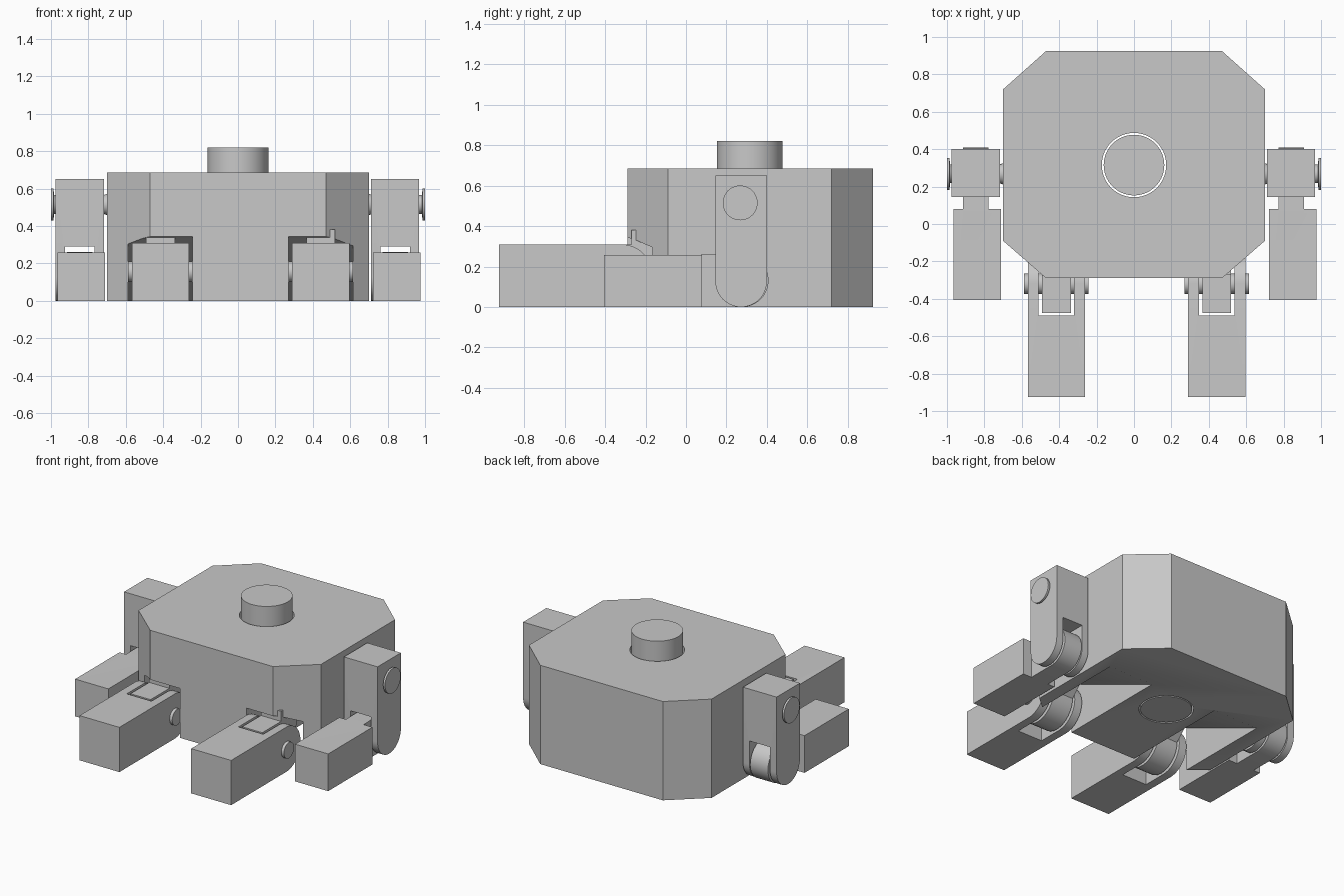
import bpy, bmesh, math
from mathutils import Vector

cube = bpy.data.objects.get("Cube")
if cube:
    bpy.data.objects.remove(cube, do_unlink=True)

grey = bpy.data.materials.new("plain_grey")
grey.use_nodes = True
GREY = (0.58, 0.58, 0.58, 1)
grey.diffuse_color = GREY
grey.node_tree.nodes["Principled BSDF"].inputs["Base Color"].default_value = GREY


def finish(name, bm):
    bmesh.ops.remove_doubles(bm, verts=bm.verts, dist=1e-5)
    bmesh.ops.recalc_face_normals(bm, faces=bm.faces)
    mesh = bpy.data.meshes.new(name)
    bm.to_mesh(mesh)
    bm.free()
    mesh.materials.append(grey)
    obj = bpy.data.objects.new(name, mesh)
    bpy.context.collection.objects.link(obj)
    return obj


def prism(name, pts, axis, lo, hi):
    """Extrude a flat outline, given as (y, z) for axis x or (x, y) for axis z."""
    bm = bmesh.new()
    place = (lambda a, b: (lo, a, b)) if axis == "x" else (lambda a, b: (a, b, lo))
    face = bm.faces.new([bm.verts.new(place(*p)) for p in pts])
    out = bmesh.ops.extrude_face_region(bm, geom=[face])
    step = Vector((hi - lo, 0, 0)) if axis == "x" else Vector((0, 0, hi - lo))
    moved = [v for v in out["geom"] if isinstance(v, bmesh.types.BMVert)]
    bmesh.ops.translate(bm, verts=moved, vec=step)
    return finish(name, bm)


def lathe(name, profile, y, z):
    """Revolve (x, radius) points about a line along x."""
    bm = bmesh.new()
    verts = [bm.verts.new((x, y + r, z)) for x, r in profile]
    edges = [bm.edges.new(pair) for pair in zip(verts, verts[1:])]
    bmesh.ops.spin(bm, geom=verts + edges, cent=(0, y, z), axis=(1, 0, 0),
                   angle=math.tau, steps=40, use_duplicate=False)
    return finish(name, bm)


def arc(cx, cy, r, start, end, n=16):
    angles = [math.radians(start + (end - start) * i / n) for i in range(n + 1)]
    return [(cx + r * math.cos(a), cy + r * math.sin(a)) for a in angles]


def rect(a0, b0, a1, b1):
    return [(a0, b0), (a1, b0), (a1, b1), (a0, b1)]


def combine(obj, others, operation):
    """Bake a boolean with each helper, then drop the helper."""
    for other in others:
        mod = obj.modifiers.new("combine", "BOOLEAN")
        mod.operation, mod.object, mod.solver = operation, other, "EXACT"
        other.hide_render = True
        graph = bpy.context.evaluated_depsgraph_get()
        mesh = bpy.data.meshes.new_from_object(obj.evaluated_get(graph))
        obj.modifiers.clear()
        obj.data = mesh
        bpy.data.objects.remove(other, do_unlink=True)


def smooth(obj):
    bpy.ops.object.select_all(action="DESELECT")
    obj.select_set(True)
    bpy.context.view_layer.objects.active = obj
    bpy.ops.object.shade_smooth_by_angle(angle=math.radians(30))


HIP_Y, HIP_Z, HIP_R = -0.32, 0.155, 0.155
ELBOW_Y, ELBOW_Z = 0.273, 0.13
SHOULDER_Z = 0.515
LEGS = {"right": -0.415, "left": 0.442}
ARMS = {"right": (-0.846, -0.838), "left": (0.84, 0.848)}
NECK_Y = 0.315
parts = []

# Body block with chamfered corners
body = prism("body", [(-0.47, -0.29), (0.47, -0.29), (0.7, -0.09), (0.7, 0.72),
                      (0.47, 0.925), (-0.47, 0.925), (-0.7, 0.72), (-0.7, -0.09)],
             "z", 0, 0.685)

# Neck hole and hip recesses with a sloping rear ceiling
cutters = [prism("neck_hole", arc(0, NECK_Y, 0.172, 0, 354, 59), "z", -0.1, 0.8)]
recess = [(-0.6, -0.1), (0.5, -0.1), (0.5, 0)]
recess += arc(HIP_Y, HIP_Z, 0.19, 66, 90, 8) + [(-0.6, 0.345)]
for side, x in LEGS.items():
    cutters.append(prism("hip_recess", recess, "x", x - 0.172, x + 0.172))
combine(body, cutters, "DIFFERENCE")

# Hip tabs hanging from the recess ceilings
tab = [(-0.475, 0.31), (-0.27, 0.31), (-0.27, 0.38), (-0.1, 0.38), (-0.1, 0.22)]
tab += arc(HIP_Y, HIP_Z, HIP_R, 0, -180)
tabs = [prism("hip_tab", tab, "x", x - 0.077, x + 0.077) for x in LEGS.values()]
combine(body, tabs, "UNION")
parts.append(body)

# Neck peg
parts.append(prism("neck_peg", arc(0, NECK_Y, 0.162, 0, 354, 59), "z", 0, 0.82))

# Legs: block with a rounded rear fork, and a pin through the hip
leg_outline = [(-0.925, 0.31), (-0.925, 0)]
leg_outline += arc(HIP_Y, HIP_Z, HIP_R, -90, 90, 24)
for side, x in LEGS.items():
    leg = prism(side + "_leg", leg_outline, "x", x - 0.153, x + 0.153)
    slot = prism("leg_slot", rect(-0.49, -0.1, 0, 0.5), "x", x - 0.095, x + 0.095)
    combine(leg, [slot], "DIFFERENCE")
    pin = lathe(side + "_hip_pin", [(x - 0.173, 0), (x - 0.173, 0.055),
                                    (x + 0.173, 0.055), (x + 0.173, 0)], HIP_Y, HIP_Z)
    parts += [leg, pin]

# Arms: upper arm with elbow fork, forearm with knuckle, shoulder and elbow pins
upper_outline = [(0.4, 0.65), (0.145, 0.65)]
upper_outline += arc(0.2725, 0.1275, 0.1275, 180, 360, 24)
tongue = [(0.05, 0.258), (0.05, 0)] + arc(0.277, 0.131, 0.131, -90, 90, 24)
for side, (ux, fx) in ARMS.items():
    upper = prism(side + "_upper_arm", upper_outline, "x", ux - 0.129, ux + 0.129)
    slot = prism("elbow_slot", rect(0, -0.1, 0.6, 0.29), "x", ux - 0.079, ux + 0.079)
    combine(upper, [slot], "DIFFERENCE")

    forearm = prism(side + "_forearm", rect(-0.405, 0, 0.08, 0.258),
                    "x", fx - 0.127, fx + 0.127)
    combine(forearm, [prism("knuckle", tongue, "x", ux - 0.068, ux + 0.068)], "UNION")

    elbow = lathe(side + "_elbow_pin", [(ux - 0.1, 0), (ux - 0.1, 0.05),
                                        (ux + 0.1, 0.05), (ux + 0.1, 0)],
                  ELBOW_Y, ELBOW_Z)
    s = math.copysign(1, ux)
    shoulder = lathe(side + "_shoulder_pin",
                     [(s * d, r) for d, r in ((0.69, 0), (0.69, 0.06), (0.72, 0.05),
                                              (0.984, 0.05), (0.986, 0.086),
                                              (1.0, 0.086), (1.0, 0))],
                     ELBOW_Y - 0.005, SHOULDER_Z)
    parts += [upper, forearm, elbow, shoulder]

for part in parts:
    smooth(part)
